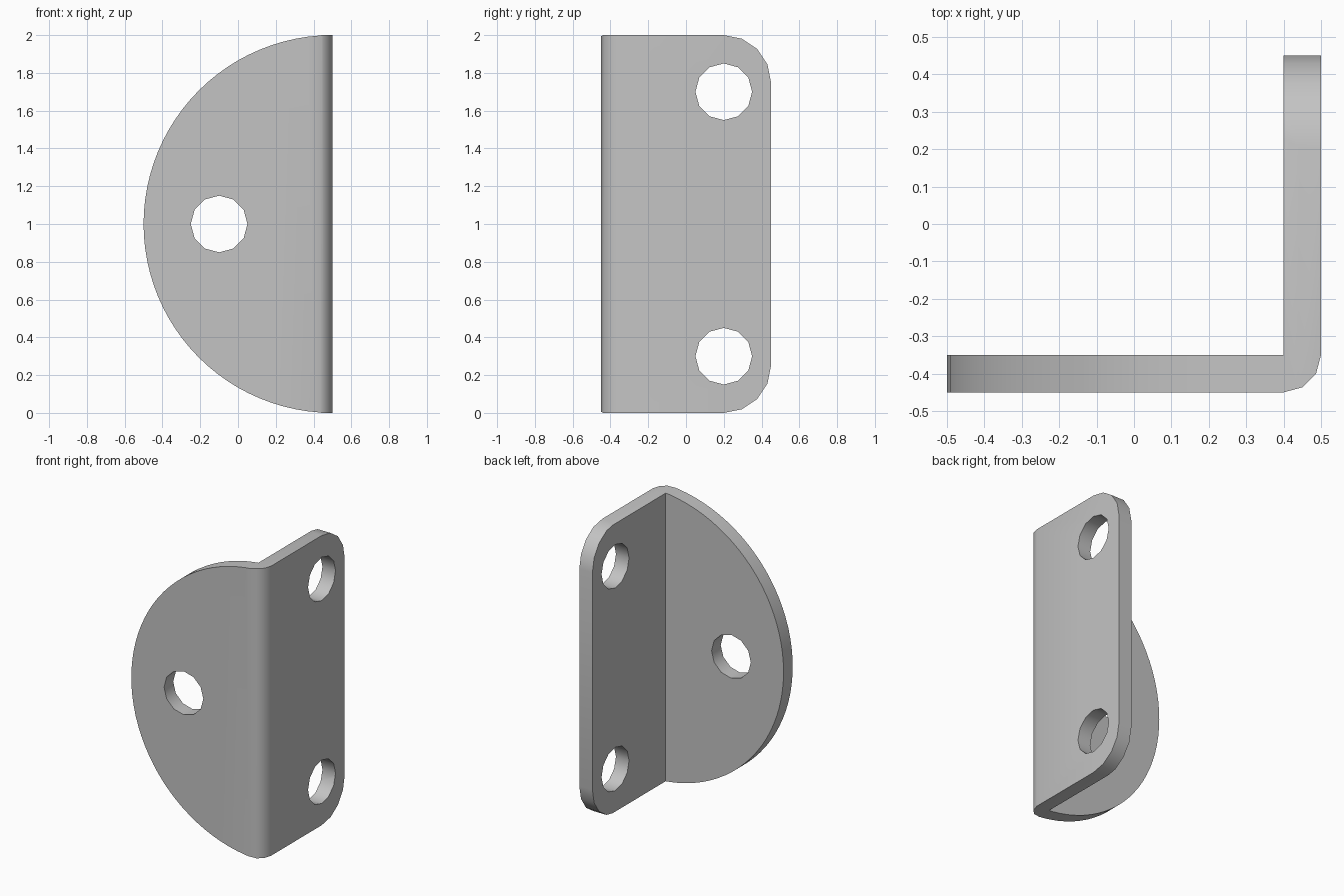
import bpy
import bmesh
from math import sin, cos, radians

cube = bpy.data.objects.get("Cube")
if cube:
    bpy.data.objects.remove(cube, do_unlink=True)

grey = bpy.data.materials.new("plain grey metal")
grey.use_nodes = True
colour = (0.55, 0.55, 0.55, 1)
grey.diffuse_color = colour
grey.node_tree.nodes["Principled BSDF"].inputs["Base Color"].default_value = colour


def arc(cu, cv, radius, start, end, steps):
    """Points on an arc, angles in degrees."""
    angles = [radians(start + (end - start) * i / steps) for i in range(steps + 1)]
    return [(cu + radius * cos(a), cv + radius * sin(a)) for a in angles]


def prism(name, outline, axis, low, high):
    """Extrude a 2D outline along the given axis."""
    place = {"x": lambda u, v, d: (d, u, v),
             "y": lambda u, v, d: (u, d, v),
             "z": lambda u, v, d: (u, v, d)}[axis]
    bm = bmesh.new()
    rings = [[bm.verts.new(place(u, v, d)) for u, v in outline] for d in (low, high)]
    n = len(outline)
    for ring in rings:
        bm.faces.new(ring)
    for i in range(n):
        j = (i + 1) % n
        bm.faces.new((rings[0][i], rings[0][j], rings[1][j], rings[1][i]))
    bmesh.ops.recalc_face_normals(bm, faces=bm.faces)
    mesh = bpy.data.meshes.new(name)
    bm.to_mesh(mesh)
    bm.free()
    mesh.materials.append(grey)
    obj = bpy.data.objects.new(name, mesh)
    bpy.context.collection.objects.link(obj)
    return obj


def carve(target, cutter, operation):
    """Apply a boolean and discard its cutter."""
    cutter.hide_render = True
    mod = target.modifiers.new("carve", "BOOLEAN")
    mod.object = cutter
    mod.operation = operation
    mod.solver = "EXACT"
    bpy.context.view_layer.objects.active = target
    bpy.ops.object.modifier_apply(modifier=mod.name)
    bpy.data.objects.remove(cutter, do_unlink=True)


# Folded sheet with a rounded outer bend, oversize at its free edges
sheet = [(-0.6, -0.45)] + arc(0.4, -0.35, 0.1, -90, 0, 3)
sheet += [(0.5, 0.6), (0.4, 0.6), (0.4, -0.35), (-0.6, -0.35)]
bracket = prism("angle_bracket", sheet, "z", -0.1, 2.1)

# Half-round outline of the front flange
half_round = arc(0.5, 1, 1, 93.75, 266.25, 46) + [(0.6, -0.05), (0.6, 2.05)]
carve(bracket, prism("front_trim", half_round, "y", -0.7, 0.7), "INTERSECT")

# Rounded back corners of the side flange
rounded = [(-0.6, 0)] + arc(0.2, 0.25, 0.25, -90, 0, 4)
rounded += arc(0.2, 1.75, 0.25, 0, 90, 4) + [(-0.6, 2)]
carve(bracket, prism("side_trim", rounded, "x", -0.8, 0.8), "INTERSECT")

# Twelve-sided bolt holes
for axis, u, v, low, high in (("y", -0.1, 1, -0.6, -0.2),
                              ("x", 0.2, 0.3, 0.3, 0.6),
                              ("x", 0.2, 1.7, 0.3, 0.6)):
    ring = arc(u, v, 0.15, 0, 330, 11)
    carve(bracket, prism("bolt_hole", ring, axis, low, high), "DIFFERENCE")

# Smooth bend and rims, crisp edges
bpy.ops.object.select_all(action="DESELECT")
bracket.select_set(True)
bpy.context.view_layer.objects.active = bracket
bpy.ops.object.shade_smooth_by_angle(angle=radians(35))
